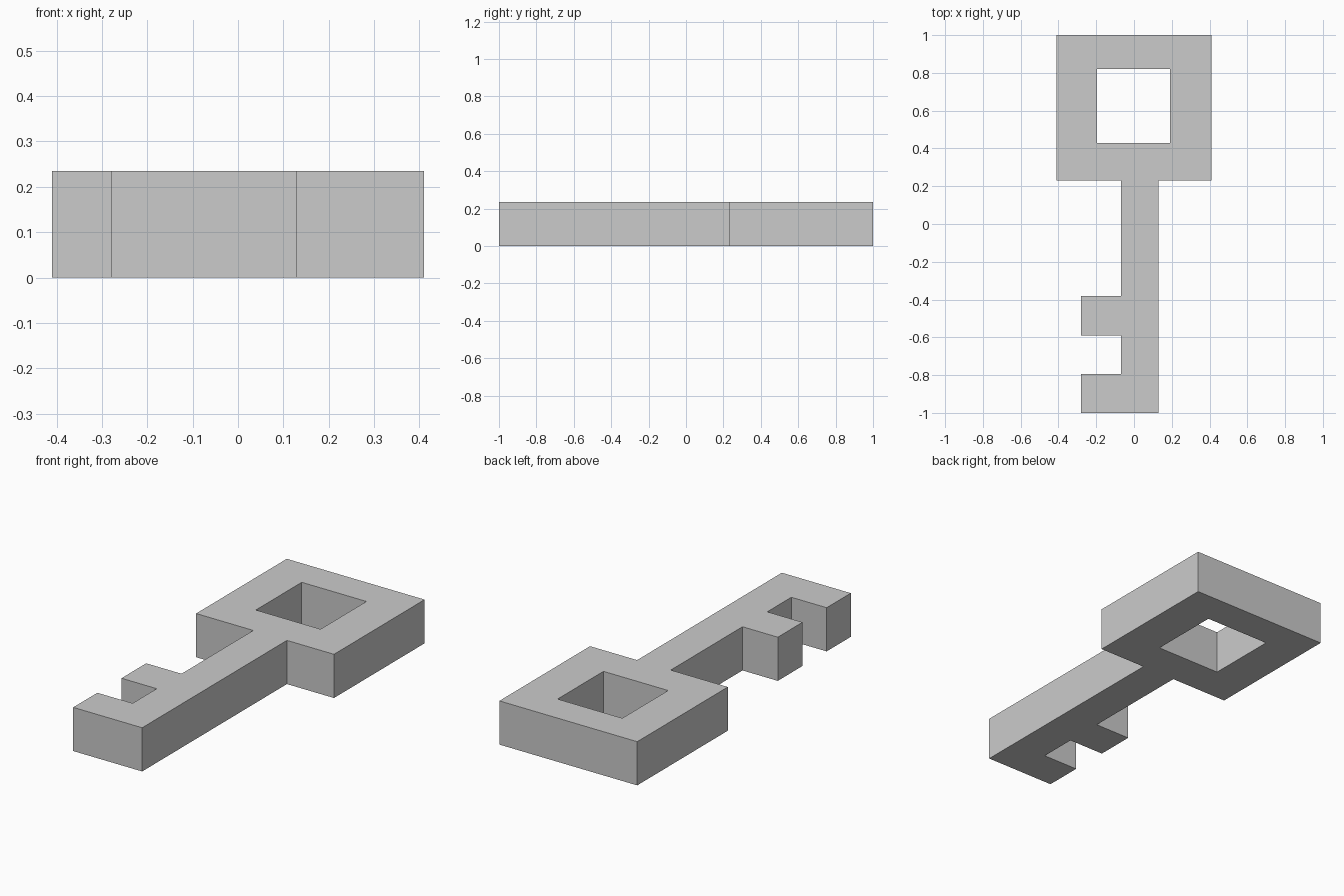
import bpy
import bmesh

cube = bpy.data.objects.get("Cube")
if cube:
    bpy.data.objects.remove(cube, do_unlink=True)

THICKNESS = 0.235

# Outline: square handle, shaft and two teeth on one side
outline = [
    (-0.41, 1.0), (-0.41, 0.23), (-0.07, 0.23),
    (-0.07, -0.38), (-0.28, -0.38), (-0.28, -0.59), (-0.07, -0.59),
    (-0.07, -0.795), (-0.28, -0.795), (-0.28, -1.0),
    (0.13, -1.0), (0.13, 0.23), (0.41, 0.23), (0.41, 1.0),
]
# Square opening in the handle
opening = [(-0.195, 0.43), (0.19, 0.43), (0.19, 0.82), (-0.195, 0.82)]


def add_loop(bm, points):
    verts = [bm.verts.new((x, y, 0)) for x, y in points]
    return [bm.edges.new((v, verts[i - 1])) for i, v in enumerate(verts)]


# Fill the flat profile, then raise it to full thickness
bm = bmesh.new()
edges = add_loop(bm, outline) + add_loop(bm, opening)
bmesh.ops.triangle_fill(bm, use_beauty=True, edges=edges)
raised = bmesh.ops.extrude_face_region(bm, geom=bm.faces[:], use_keep_orig=True)
top = [g for g in raised["geom"] if isinstance(g, bmesh.types.BMVert)]
bmesh.ops.translate(bm, vec=(0, 0, THICKNESS), verts=top)
bmesh.ops.recalc_face_normals(bm, faces=bm.faces[:])

mesh = bpy.data.meshes.new("key")
bm.to_mesh(mesh)
bm.free()
key = bpy.data.objects.new("key", mesh)
bpy.context.collection.objects.link(key)

# Plain grey finish
grey = bpy.data.materials.new("light_grey")
grey.use_nodes = True
grey.diffuse_color = (0.6, 0.6, 0.6, 1)
grey.node_tree.nodes["Principled BSDF"].inputs["Base Color"].default_value = (0.6, 0.6, 0.6, 1)
mesh.materials.append(grey)
